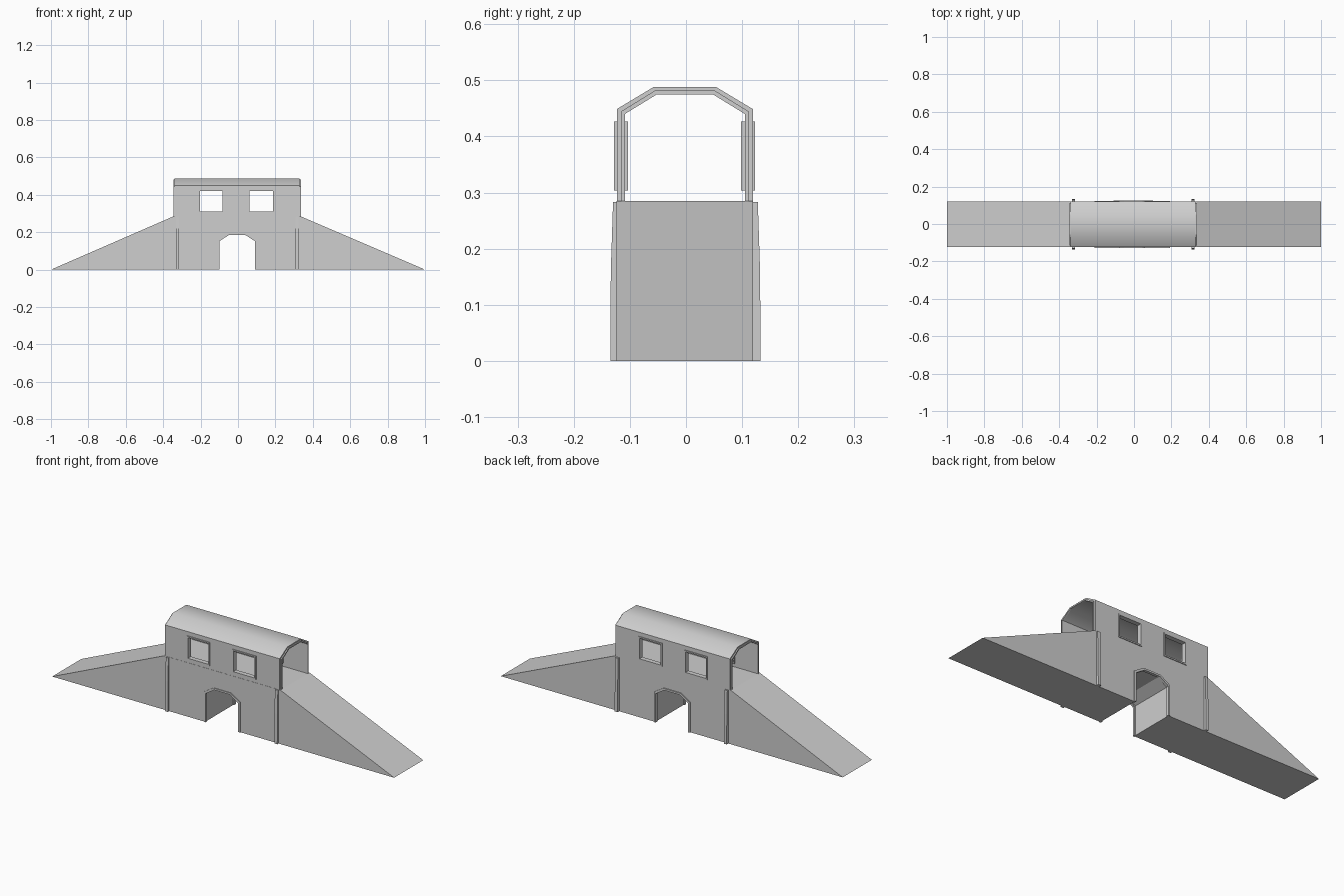
import bpy, bmesh, math

cube = bpy.data.objects.get("Cube")
if cube:
    bpy.data.objects.remove(cube, do_unlink=True)

stone = bpy.data.materials.new("pale grey")
stone.use_nodes = True
stone.diffuse_color = (0.62, 0.62, 0.62, 1)
stone.node_tree.nodes["Principled BSDF"].inputs["Base Color"].default_value = stone.diffuse_color


def prism(name, profile, axis, lo, hi):
    """Extrude a 2D profile along x (profile is y, z) or along y (profile is x, z)."""
    bm = bmesh.new()
    place = (lambda p: (lo, p[0], p[1])) if axis == "x" else (lambda p: (p[0], lo, p[1]))
    face = bm.faces.new([bm.verts.new(place(p)) for p in profile])
    moved = bmesh.ops.extrude_face_region(bm, geom=[face])["geom"]
    step = (hi - lo, 0, 0) if axis == "x" else (0, hi - lo, 0)
    bmesh.ops.translate(bm, vec=step, verts=[v for v in moved if isinstance(v, bmesh.types.BMVert)])
    bmesh.ops.recalc_face_normals(bm, faces=bm.faces)
    mesh = bpy.data.meshes.new(name)
    bm.to_mesh(mesh)
    bm.free()
    mesh.materials.append(stone)
    obj = bpy.data.objects.new(name, mesh)
    bpy.context.collection.objects.link(obj)
    return obj


def rect(x0, x1, z0, z1, grow=0):
    return [(x0 - grow, z0 - grow), (x1 + grow, z0 - grow), (x1 + grow, z1 + grow), (x0 - grow, z1 + grow)]


def cut(obj, cutter):
    """Subtract the cutter, bake the result and remove the cutter."""
    cutter.hide_render = True
    mod = obj.modifiers.new("opening", "BOOLEAN")
    mod.operation, mod.solver, mod.object = "DIFFERENCE", "EXACT", cutter
    bpy.context.view_layer.update()
    mesh = bpy.data.meshes.new_from_object(obj.evaluated_get(bpy.context.evaluated_depsgraph_get()))
    obj.modifiers.clear()
    obj.data = mesh
    bpy.data.objects.remove(cutter, do_unlink=True)


def hoop(half, eave, ridge_half, ridge):
    """Open section of the house: wall, sloped eave, flat ridge, and back down."""
    side = [(half, FLOOR), (half, eave), (ridge_half, ridge)]
    return [(y + MID_Y, z) for y, z in side] + [(MID_Y - y, z) for y, z in reversed(side)]


FLOOR, MID_Y = 0.285, -0.002
LEFT_END, RIGHT_END = -0.34, 0.33

# Ramped base with an arched passage through it
arch = [(-0.105, 0), (-0.105, 0.155), (-0.052, 0.188), (0.043, 0.188), (0.096, 0.155), (0.096, 0)]
base = prism("ramped_base", [(-1, 0)] + arch + [(1, 0), (0.335, FLOOR), (-0.345, FLOOR)], "y", -0.124, 0.119)

# Thin raised surround on both faces of the passage
mid_x = -0.0045
inner_arch = [(mid_x + (x - mid_x) * 0.95, z * 0.98) for x, z in arch]
outer_arch = [(mid_x + (x - mid_x) * 1.05, z * 1.03) for x, z in arch]
for label, lo, hi in (("front", -0.128, -0.115), ("back", 0.110, 0.125)):
    prism(label + "_arch_trim", outer_arch + inner_arch[::-1], "y", lo, hi)

# Open-ended house shell with a faceted vault
outer, middle, inner = hoop(0.121, 0.449, 0.056, 0.488), hoop(0.113, 0.445, 0.053, 0.482), hoop(0.107, 0.44, 0.05, 0.475)
house = prism("house_shell", outer + inner[::-1], "x", LEFT_END, RIGHT_END)
prism("left_end_trim", middle + inner[::-1], "x", RIGHT_END - 0.002, RIGHT_END + 0.006)
prism("right_end_trim", middle + inner[::-1], "x", LEFT_END - 0.006, LEFT_END + 0.002)

# Windows with frames, two on each long wall
for side, x0, x1 in (("right", -0.203, -0.084), ("left", 0.062, 0.186)):
    cut(house, prism("window_cutter", rect(x0, x1, 0.311, 0.42, 0.003), "y", -0.3, 0.3))
    for label, lo, hi in (("front", -0.128, -0.103), ("back", 0.098, 0.123)):
        frame = prism(f"{label}_{side}_window_frame", rect(x0, x1, 0.311, 0.42, 0.007), "y", lo, hi)
        cut(frame, prism("window_cutter", rect(x0, x1, 0.311, 0.42), "y", -0.3, 0.3))

# Tapered buttress strips at the four corners
for side, x0, x1 in (("right", -0.331, -0.316), ("left", 0.307, 0.324)):
    for label, s in (("front", -1), ("back", 1)):
        strip = [(0.11, 0), (0.134, 0), (0.133, 0.16), (0.129, FLOOR - 0.002), (0.11, FLOOR - 0.002)]
        prism(f"{label}_{side}_buttress", [(s * y - 0.001, z) for y, z in strip], "x", x0, x1)

# Smooth only the shallow bends of the vault
bpy.ops.object.select_all(action="DESELECT")
house.select_set(True)
bpy.context.view_layer.objects.active = house
bpy.ops.object.shade_smooth_by_angle(angle=math.radians(40))
